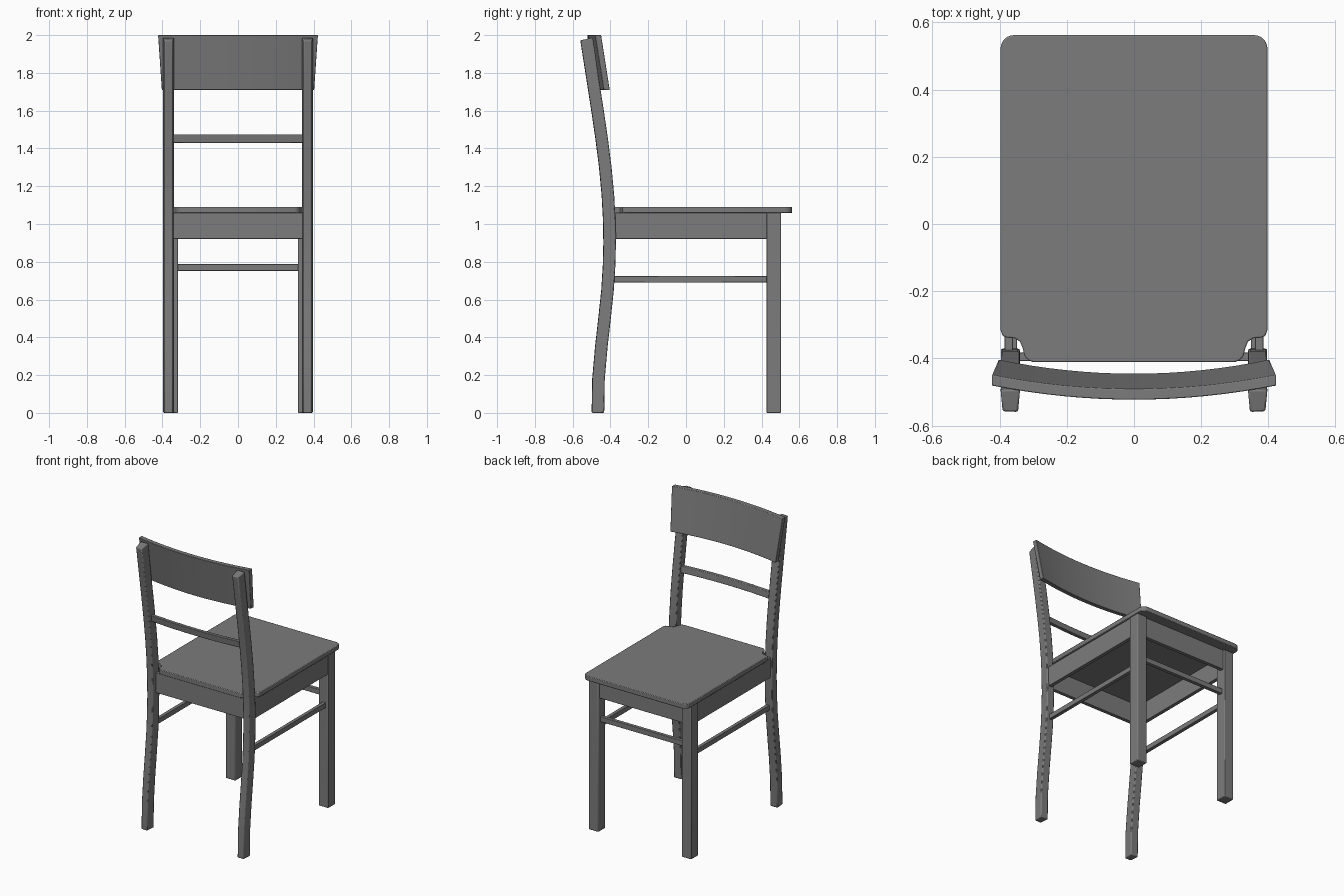
import bpy, bmesh, math

if "Cube" in bpy.data.objects:
    bpy.data.objects.remove(bpy.data.objects["Cube"])

# Dark grey paint shared by all parts
paint = bpy.data.materials.new("dark_grey")
paint.diffuse_color = (0.2, 0.2, 0.2, 1)
paint.use_nodes = True
paint.node_tree.nodes["Principled BSDF"].inputs["Base Color"].default_value = paint.diffuse_color


def finish(name, bm, bevel=0.006, mirror=False):
    bmesh.ops.recalc_face_normals(bm, faces=bm.faces)
    me = bpy.data.meshes.new(name)
    bm.to_mesh(me)
    bm.free()
    me.materials.append(paint)
    ob = bpy.data.objects.new(name, me)
    bpy.context.collection.objects.link(ob)
    b = ob.modifiers.new("soft_edges", 'BEVEL')
    b.width, b.segments = bevel, 2
    b.limit_method, b.angle_limit = 'ANGLE', math.radians(40)
    if mirror:
        ob.modifiers.new("mirror", 'MIRROR')
    for o in bpy.context.selected_objects:
        o.select_set(False)
    bpy.context.view_layer.objects.active = ob
    ob.select_set(True)
    bpy.ops.object.shade_smooth_by_angle(angle=math.radians(35))
    return ob


def box(name, x, y, z, bevel=0.004, mirror=False):
    bm = bmesh.new()
    bmesh.ops.create_cube(bm, size=1)
    for v in bm.verts:
        v.co = [a[0] + (c + 0.5) * (a[1] - a[0]) for c, a in zip(v.co, (x, y, z))]
    return finish(name, bm, bevel, mirror)


def loft(name, rings, bevel=0.006, mirror=False):
    """Skin a row of matching closed sections and cap both ends."""
    bm = bmesh.new()
    rows = [[bm.verts.new(p) for p in r] for r in rings]
    n = len(rows[0])
    for a, b in zip(rows, rows[1:]):
        for i in range(n):
            bm.faces.new((a[i], a[(i + 1) % n], b[(i + 1) % n], b[i]))
    bm.faces.new(rows[0])
    bm.faces.new(rows[-1])
    return finish(name, bm, bevel, mirror)


# Seat: rounded front corners, S-shaped notches around the back posts
half = [(0.30, -0.411), (0.315, -0.405), (0.326, -0.392), (0.331, -0.37),
        (0.339, -0.35), (0.355, -0.34), (0.378, -0.338), (0.391, -0.333),
        (0.397, -0.315)]
half += [(0.357 + 0.04 * math.cos(math.radians(a)), 0.522 + 0.04 * math.sin(math.radians(a)))
         for a in range(0, 91, 15)]
outline = half + [(-x, y) for x, y in reversed(half)]
loft("seat", [[(x, y, z) for x, y in outline] for z in (1.058, 1.09)], 0.004)

# Back posts: curved rear legs running up to the backrest (z, back y)
path = [(0, -0.50), (0.18, -0.497), (0.35, -0.482), (0.5, -0.465), (0.65, -0.449),
        (0.78, -0.441), (0.9, -0.438), (1.02, -0.440), (1.15, -0.447),
        (1.3, -0.461), (1.45, -0.480), (1.6, -0.502), (1.78, -0.530), (1.972, -0.560)]
rings = []
for i, (z, y) in enumerate(path):
    zf = z + (0.015 if i == len(path) - 1 else 0)
    xi = 0.342
    # slightly turned in plan so the posts follow the curved backrest
    rings.append([(xi + 0.003, y, z), (0.391, y + 0.002, z),
                  (0.397, y + 0.067, zf), (xi - 0.003, y + 0.067, zf)])
loft("back_post", rings, 0.006, True)

# Front legs
box("front_leg", (0.318, 0.392), (0.425, 0.503), (0, 1.06), 0.005, True)

# Apron under the seat
box("side_apron", (0.36, 0.385), (-0.385, 0.44), (0.921, 1.06), 0.002, True)
box("front_apron", (-0.33, 0.33), (0.465, 0.49), (0.921, 1.06), 0.002)
box("back_apron", (-0.345, 0.345), (-0.408, -0.383), (0.921, 1.06), 0.002)

# Stretchers between the legs
box("side_stretcher", (0.348, 0.373), (-0.40, 0.44), (0.69, 0.725), 0.003, True)
box("front_stretcher", (-0.33, 0.33), (0.452, 0.477), (0.752, 0.788), 0.003)

# Curved, leaning backrest board
rings = []
for i in range(17):
    t = -1 + i / 8
    sag = 0.042 * (t * t - 1)
    top, low = 0.423 * t, 0.403 * t
    rings.append([(low, -0.403 + sag, 1.708), (low, -0.435 + sag, 1.71),
                  (top, -0.481 + sag, 2.0), (top, -0.449 + sag, 2.0)])
loft("backrest_board", rings, 0.003)

# Curved middle slat
rings = []
for i in range(13):
    t = -1 + i / 6
    x, y = 0.35 * t, -0.442 + 0.018 * (t * t - 1)
    rings.append([(x, y - 0.010, 1.43), (x, y - 0.016, 1.475),
                  (x, y + 0.008, 1.475), (x, y + 0.014, 1.43)])
loft("middle_slat", rings, 0.003)
